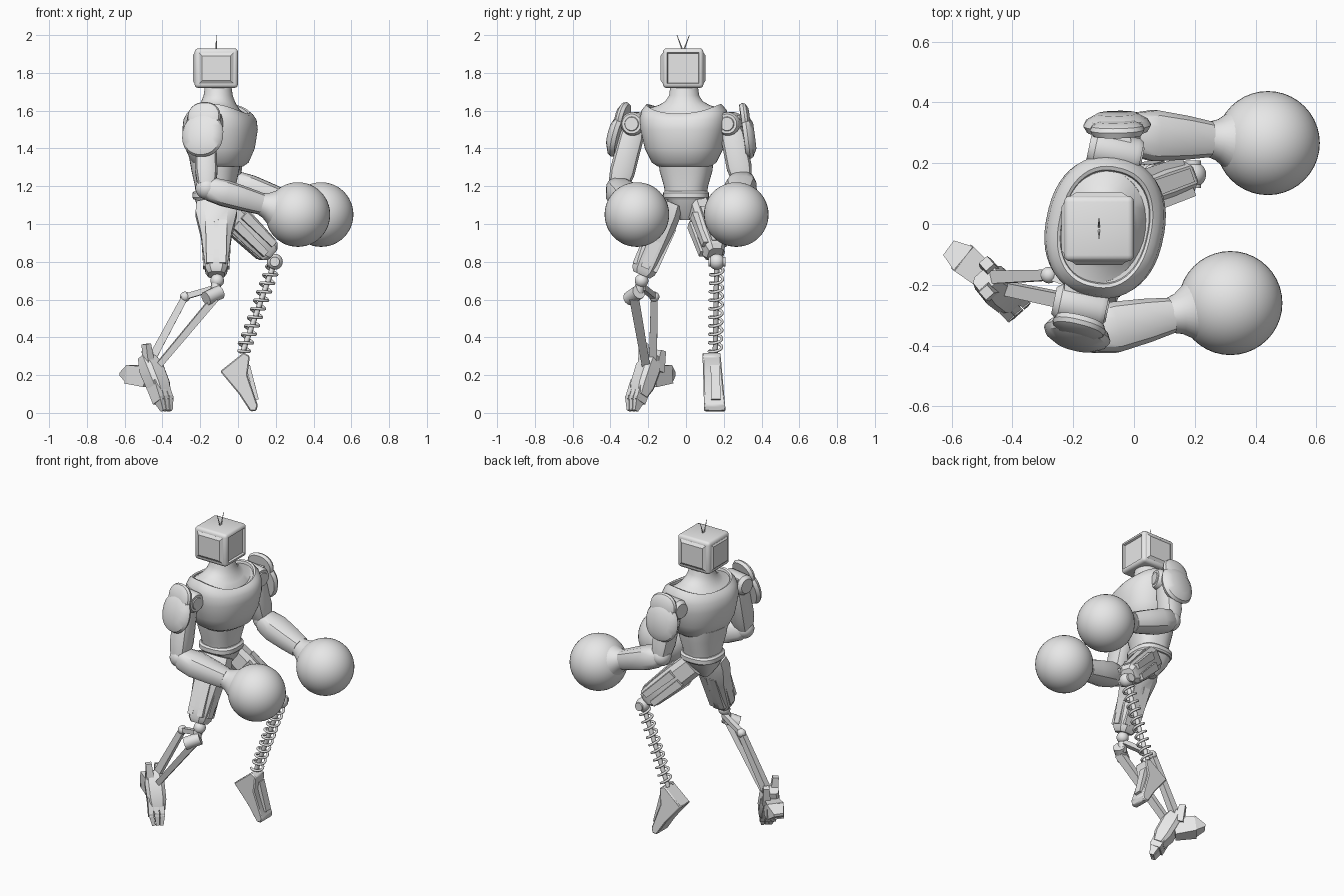
import bpy
import bmesh
import math
from mathutils import Vector as V

cube = bpy.data.objects.get("Cube")
if cube:
    bpy.data.objects.remove(cube)

grey = bpy.data.materials.new("plain_grey")
grey.use_nodes = True
grey.diffuse_color = (0.8, 0.8, 0.8, 1)
grey.node_tree.nodes["Principled BSDF"].inputs["Base Color"].default_value = (0.8, 0.8, 0.8, 1)


def finish(name, bm):
    bmesh.ops.recalc_face_normals(bm, faces=bm.faces)
    mesh = bpy.data.meshes.new(name)
    bm.to_mesh(mesh)
    bm.free()
    mesh.materials.append(grey)
    mesh.shade_smooth()
    mesh.set_sharp_from_angle(angle=math.radians(32))
    obj = bpy.data.objects.new(name, mesh)
    bpy.context.collection.objects.link(obj)
    return obj


def loft(name, a, b, rings, ref=(0, 0, 1), n=32, p=2.0):
    """Skin rings (t, half_u, half_v, saddle) along the line a-b."""
    a, b = V(a), V(b)
    w = (b - a).normalized()
    ref = V(ref)
    u = (ref - w * ref.dot(w)).normalized()
    v = w.cross(u)
    bm = bmesh.new()
    loops = []
    for ring in rings:
        t, ru, rv, saddle = (tuple(ring) + (0,))[:4]
        loop = []
        for i in range(n):
            ang = 2 * math.pi * (i + 0.5) / n
            c = math.copysign(abs(math.cos(ang)) ** (2 / p), math.cos(ang))
            s = math.copysign(abs(math.sin(ang)) ** (2 / p), math.sin(ang))
            drop = saddle * c * c * (1 if c > 0 else 0.7)
            loop.append(bm.verts.new(a.lerp(b, t) + u * ru * c + v * rv * s + w * drop))
        loops.append(loop)
    for lo, hi in zip(loops, loops[1:]):
        for i in range(n):
            j = (i + 1) % n
            bm.faces.new((lo[i], lo[j], hi[j], hi[i]))
    bm.faces.new(loops[0])
    bm.faces.new(loops[-1])
    return finish(name, bm)


def block(name, a, b, start, end, ref=(0, 0, 1)):
    return loft(name, a, b, [(0, *start), (1, *end)], ref, 4, 40)


def rod(name, a, b, r, r_end=None):
    r_end = r if r_end is None else r_end
    return loft(name, a, b, [(0, r, r), (1, r_end, r_end)], (0.3, 0.9, 0.2), 12)


def ball(name, centre, r):
    bm = bmesh.new()
    bmesh.ops.create_uvsphere(bm, u_segments=40, v_segments=24, radius=r)
    bmesh.ops.translate(bm, verts=bm.verts, vec=centre)
    return finish(name, bm)


# Head: rounded box with a sunken screen at the front and raised panels on the sides and back
hx, hy, hz = -0.115, -0.015, 1.825
bm = bmesh.new()
bmesh.ops.create_cube(bm, size=1)
for vert in bm.verts:
    vert.co = V((hx + vert.co.x * 0.23, hy + vert.co.y * 0.215, hz + vert.co.z * 0.21))
bmesh.ops.bevel(bm, geom=bm.edges[:], offset=0.02, segments=3, affect='EDGES', profile=0.5)
bm.normal_update()
for axis, rim, slope, depth in (((1, 0, 0), .004, .006, -.012), ((0, 1, 0), .004, .024, .012),
                                ((0, -1, 0), .004, .024, .012), ((-1, 0, 0), .006, .015, .008)):
    face = max(bm.faces, key=lambda f: f.normal.dot(V(axis)) * f.calc_area())
    bmesh.ops.inset_region(bm, faces=[face], thickness=rim)
    bmesh.ops.inset_region(bm, faces=[face], thickness=slope, depth=depth)
    bm.normal_update()
finish("head", bm)
for side in (-1, 1):
    rod("antenna", (hx, hy + side * 0.005, 1.925), (hx, hy + side * 0.033, 2.0), 0.004, 0.0015)

# Torso, turned a little about the vertical; the collar dips at front and back
front = (0.978, -0.208, 0)
tx, ty = -0.095, -0.01
loft("chest", (tx, ty, 0), (tx, ty, 1),
     [(1.305, .12, .14), (1.325, .148, .17), (1.4, .18, .207), (1.5, .195, .23), (1.56, .188, .235, -.01),
      (1.605, .17, .225, -.03), (1.635, .152, .20, -.05), (1.63, .143, .188, -.05),
      (1.615, .14, .184, -.05)], front, 48, 2.3)
loft("neck", (-0.105, -0.01, 0), (-0.105, -0.01, 1),
     [(1.58, .15, .19, -.04), (1.615, .142, .185, -.045), (1.63, .115, .135, -.03),
      (1.65, .092, .10, -.01), (1.68, .077, .08), (1.74, .069, .072)], front)
wx = -0.12
loft("waist", (wx, 0, 0), (wx, 0, 1),
     [(1.15, .10, .108), (1.2, .105, .115), (1.28, .122, .138), (1.35, .135, .145)], front, 32, 2.5)
loft("belt", (wx, 0, 0), (wx, 0, 1),
     [(1.13, .115, .115), (1.14, .122, .122), (1.165, .122, .122), (1.175, .11, .112)], (1, 0, 0), 32, 2.6)
loft("pelvis", (wx, 0, 0), (wx, 0, 1),
     [(1.02, .045, .03), (1.09, .095, .085), (1.15, .118, .115)], (1, 0, 0), 16, 3)

# Arms: shoulder joint, two-part pad, upper arm, forearm and round fist
arms = (
    ("right", -1, V((-.175, -.27, 1.53)), V((-.165, -.36, 1.19)), V((.317, -.26, 1.05)),
     V((-.18, -.335, 1.495)), V((-.25, -1, .27)).normalized()),
    ("left", 1, V((-.06, .235, 1.53)), V((-.03, .297, 1.225)), V((.44, .266, 1.05)),
     V((-.055, .30, 1.49)), V((-.02, 1, .13)).normalized()),
)
for side, s, shoulder, elbow, fist, pad, out in arms:
    fwd = V(front)
    loft(side + "_shoulder_joint", shoulder - fwd * .09, shoulder + fwd * .09,
         [(0, .045, .045), (.12, .062, .062), (.88, .062, .062), (.97, .052, .052),
          (.97, .038, .038), (1, .035, .035)])
    block(side + "_shoulder_link", shoulder - V((0, s * .09, 0)), shoulder + V((0, s * .05, 0)),
          (.05, .055), (.045, .05))
    up = (V((0, 0, 1)) - out * out.z).normalized()
    low, high = pad - up * .03, pad + up * .068
    loft(side + "_shoulder_pad", low, low + out * .06,
         [(0, .11, .1), (.35, .12, .112), (.65, .112, .102), (1, .07, .065)], n=24, p=2.2)
    loft(side + "_pad_cap", high, high + out * .046,
         [(0, .075, .08), (.4, .083, .09), (.7, .076, .084), (1, .05, .06)], n=24, p=2.2)
    loft(side + "_upper_arm", shoulder, elbow,
         [(0, .05, .05), (.2, .058, .066), (.75, .06, .068), (.95, .05, .056)], (1, 0, 0), 12, 3.2)
    ball(side + "_elbow", elbow, .06)
    loft(side + "_forearm", elbow, fist,
         [(-.04, .04, .042), (.04, .064, .07), (.2, .071, .086), (.42, .065, .074), (.59, .058, .06)],
         n=12, p=2.8)
    loft(side + "_wrist", elbow, fist,
         [(.5, .05, .053), (.58, .056, .057), (.65, .068, .068), (.72, .092, .092), (.79, .122, .122)])
    ball(side + "_fist", fist, .171)

# Thighs with raised armour strips
thighs = (
    ("right", V((-.115, -.07, 1.11)), V((-.115, -.235, .73)), (1, 0, 0),
     [(0, .11, .055), (.15, .115, .07), (.45, .085, .075), (.8, .068, .073), (.94, .06, .068), (1, .045, .05)]),
    ("left", V((-.09, .06, 1.10)), V((.175, .155, .84)), (0, 0, 1),
     [(0, .075, .05), (.3, .076, .056), (.65, .074, .06), (.94, .064, .056), (1, .045, .042)]),
)
for side, hip, knee, ref, rings in thighs:
    loft(side + "_thigh", hip, knee, rings, ref, 8, 3.2)
    axis = (knee - hip).normalized()
    u = (V(ref) - axis * axis.dot(V(ref))).normalized()
    for k in (-1, 1):
        shift = u * k * .034
        block(side + "_thigh_strip", hip.lerp(knee, .3) + shift, hip.lerp(knee, .9) + shift,
              (.024, .074), (.018, .07), ref)
    block(side + "_thigh_ridge", hip.lerp(knee, .25), hip.lerp(knee, .9), (.085, .028), (.07, .024), ref)

# Right shin: a knee joint and two slanting struts
ball("right_knee", (-.11, -.235, .70), .036)
rod("right_knee_stem", (-.11, -.235, .72), (-.125, -.255, .61), .026)
rod("right_knee_barrel", (-.17, -.30, .605), (-.095, -.25, .64), .038)
block("right_knee_link", (-.11, -.23, .665), (-.28, -.168, .615), (.015, .015), (.015, .015))
ball("right_rear_pivot", (-.28, -.168, .615), .027)
block("right_rear_strut", (-.28, -.168, .615), (-.46, -.175, .28), (.018, .018), (.022, .022), (1, 0, 0))
block("right_front_strut", (-.12, -.275, .61), (-.43, -.21, .24), (.02, .026), (.016, .022), (1, 0, 0))

# Right foot, pushing off on its toes
fwd, side_dir = V((.66, -.75, 0)), V((.75, .66, 0))
loft("right_foot", (-.485, -.18, .30), (-.40, -.25, .09),
     [(0, .035, .045), (.3, .058, .06), (.75, .055, .058), (1, .035, .045)], fwd, 8, 4)
block("right_heel", (-.47, -.19, .19), (-.565, -.11, .205), (.055, .04), (.05, .052))
block("right_heel_tip", (-.56, -.115, .205), (-.61, -.078, .205), (.05, .052), (.008, .03))
for k in (-1, 0, 1):
    off = side_dir * k * .033
    block("right_toe", V((-.43, -.235, .16)) + off, V((-.395, -.27, .06)) + off, (.04, .015), (.034, .015), fwd)
    block("right_toe_tip", V((-.398, -.267, .08)) + off, V((-.378, -.283, .012)) + off * .7,
          (.034, .015), (.012, .01), fwd)
for y, top in ((-.225, .365), (-.13, .33)):
    block("right_ankle_guard", (-.47, y * .7 - .06, .22), (-.485, y, top), (.03, .025), (.018, .018), fwd)

# Left shin: coil spring around a core rod
knee, ankle = V((.195, .163, .80)), V((.02, .155, .31))
ball("left_knee", knee, .042)
loft("left_knee_pin", knee - V((0, .045, 0)), knee + V((0, .045, 0)), [(0, .026, .026), (1, .026, .026)], n=16)
rod("left_spring_core", knee, ankle, .014)
axis = (ankle - knee).normalized()
u = axis.orthogonal().normalized()
v = axis.cross(u)
curve = bpy.data.curves.new("left_spring", 'CURVE')
curve.dimensions = '3D'
curve.bevel_depth = .0075
curve.bevel_resolution = 2
turns, steps = 10, 20
spline = curve.splines.new('POLY')
spline.points.add(turns * steps)
for i, point in enumerate(spline.points):
    ang = 2 * math.pi * i / steps
    pos = knee.lerp(ankle, .06 + .92 * i / (turns * steps)) + (u * math.cos(ang) + v * math.sin(ang)) * .034
    point.co = (*pos, 1)
curve.materials.append(grey)
bpy.context.collection.objects.link(bpy.data.objects.new("left_spring", curve))

# Left foot: side profile swept across its width, with a raised plate on the instep
profile = [(-.095, .22), (.03, .32), (.063, .3), (.05, .2), (.105, .04), (.097, .01), (.065, .008), (.005, .1)]
bm = bmesh.new()
rows = [[bm.verts.new((x, y0 + slope * (.32 - z), z)) for x, z in profile]
        for y0, slope in ((.087, .03), (.182, .09))]
count = len(profile)
for i in range(count):
    j = (i + 1) % count
    bm.faces.new((rows[0][i], rows[0][j], rows[1][j], rows[1][i]))
for row in rows:
    bm.faces.new(row)
edge = finish("left_foot", bm).modifiers.new("soft_edges", "BEVEL")
edge.width, edge.segments = .006, 1
block("left_foot_plate", (.052, .155, .25), (.1, .158, .07), (.012, .025), (.01, .025), (1, 0, 0))
